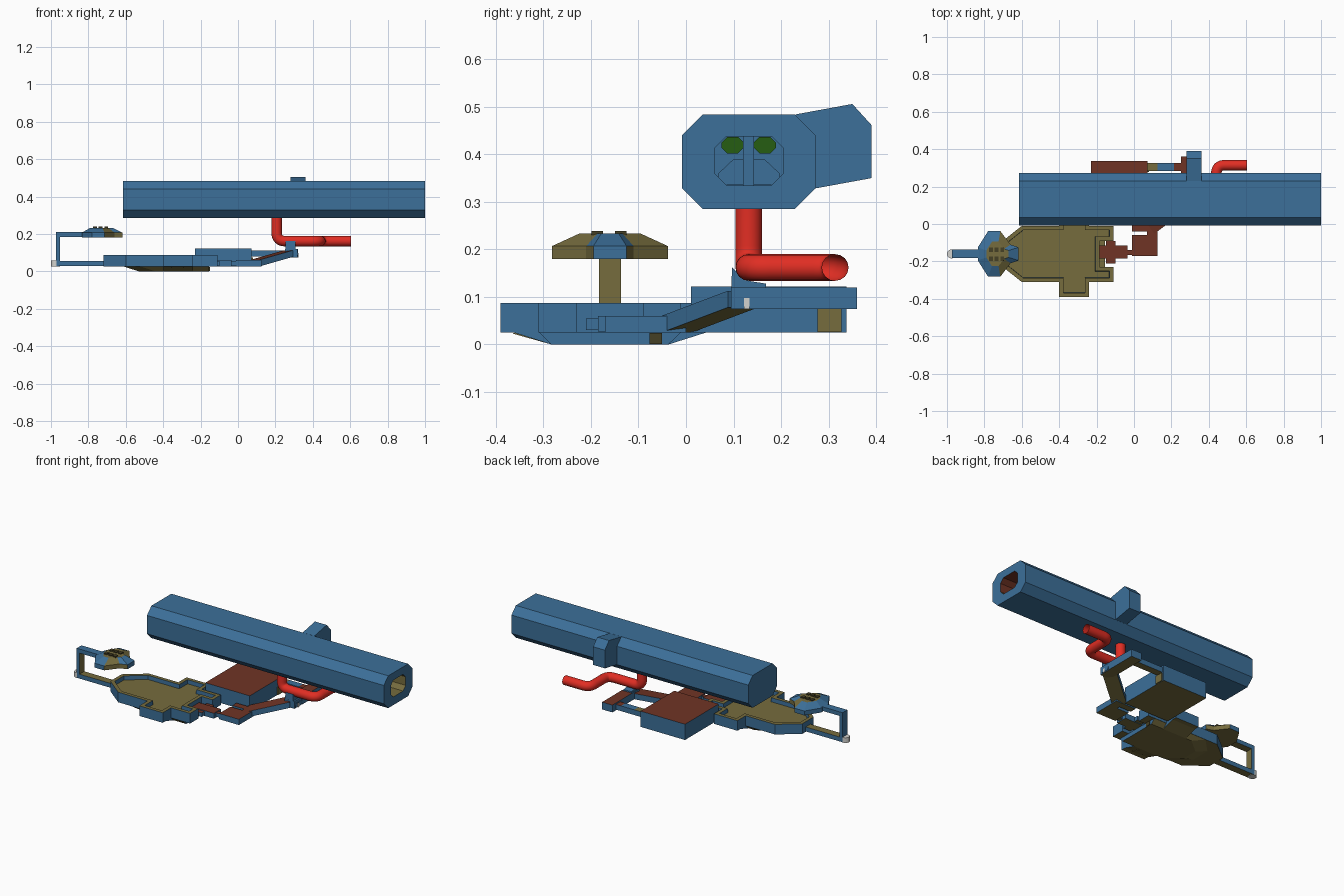
import bpy, bmesh
from mathutils import Vector

cube = bpy.data.objects.get("Cube")
if cube:
    bpy.data.objects.remove(cube, do_unlink=True)


def material(name, rgb):
    m = bpy.data.materials.new(name)
    m.use_nodes = True
    m.diffuse_color = (*rgb, 1)
    m.node_tree.nodes["Principled BSDF"].inputs["Base Color"].default_value = (*rgb, 1)
    return m


BLUE = material("steel blue", (0.045, 0.16, 0.32))
OLIVE = material("olive", (0.18, 0.15, 0.048))
BROWN = material("rust brown", (0.16, 0.034, 0.018))
RED = material("pipe red", (0.75, 0.027, 0.017))
GREEN = material("green", (0.019, 0.11, 0.006))
WHITE = material("pale grey", (0.65, 0.65, 0.62))
DARK = material("dark olive", (0.06, 0.05, 0.018))


def finish(name, bm, side, top=None, bottom=None):
    """Make an object; faces take the side, top or bottom colour by direction."""
    bmesh.ops.recalc_face_normals(bm, faces=bm.faces)
    for f in bm.faces:
        f.material_index = 1 if f.normal.z > 0.7 else 2 if f.normal.z < -0.7 else 0
    me = bpy.data.meshes.new(name)
    bm.to_mesh(me)
    bm.free()
    for m in (side, top or side, bottom or side):
        me.materials.append(m)
    ob = bpy.data.objects.new(name, me)
    bpy.context.collection.objects.link(ob)
    return ob


def prism_mesh(pts, axis, lo, hi):
    """Extrude a flat outline along an axis; also return the far cap."""
    place = {"x": lambda a, b, t: (t, a, b),
             "y": lambda a, b, t: (a, t, b),
             "z": lambda a, b, t: (a, b, t)}[axis]
    bm = bmesh.new()
    near = [bm.verts.new(place(a, b, lo)) for a, b in pts]
    far = [bm.verts.new(place(a, b, hi)) for a, b in pts]
    bm.faces.new(near)
    cap = bm.faces.new(far)
    for i in range(len(pts)):
        j = (i + 1) % len(pts)
        bm.faces.new((near[i], near[j], far[j], far[i]))
    bmesh.ops.recalc_face_normals(bm, faces=bm.faces)
    return bm, cap


def prism(name, pts, axis, lo, hi, *mats):
    return finish(name, prism_mesh(pts, axis, lo, hi)[0], *mats)


def box(name, x, y, z, *mats):
    return prism(name, [(x[0], y[0]), (x[1], y[0]), (x[1], y[1]), (x[0], y[1])], "z", *z, *mats)


def octagon(y0, y1, z0, z1, c):
    return [(y0, z0 + c), (y0 + c, z0), (y1 - c, z0), (y1, z0 + c),
            (y1, z1 - c), (y1 - c, z1), (y0 + c, z1), (y0, z1 - c)]


def mirrored(half, centre):
    """Complete an outline given as (x, distance from the centre line)."""
    return [(x, centre - d) for x, d in half] + [(x, centre + d) for x, d in reversed(half)]


# Long octagonal hull with a deep chamber open at one end
hull, end = prism_mesh(octagon(-0.008, 0.272, 0.285, 0.484, 0.043), "x", -0.615, 1.0)
mouth = octagon(0.06, 0.205, 0.335, 0.438, 0.025)
outer = list(end.verts)
bmesh.ops.delete(hull, geom=[end], context="FACES_ONLY")
lip = [hull.verts.new((1.0, y, z)) for y, z in mouth]
deep = [hull.verts.new((-0.55, y, z)) for y, z in mouth]
for i in range(8):
    j = (i + 1) % 8
    hull.faces.new((outer[i], outer[j], lip[j], lip[i]))
    hull.faces.new((lip[i], lip[j], deep[j], deep[i]))
hull.faces.new(deep)
hull_ob = finish("main_hull", hull, BLUE)
hull_ob.data.materials[1] = OLIVE
hull_ob.data.materials[2] = BROWN
for f in hull_ob.data.polygons:
    c, n = f.center, f.normal
    inside = abs(n.x) < 0.5 and 0.05 < c.y < 0.21 and 0.33 < c.z < 0.44
    f.material_index = (1 if n.z > 0.3 or n.y < -0.3 else 2) if inside else 0

# Fittings at the far end of the chamber
box("chamber_post", (-0.5, -0.44), (0.12, 0.143), (0.335, 0.438), BLUE)
for side in (-1, 1):
    y = 0.132 + side * 0.034
    prism("chamber_panel", octagon(y - 0.023, y + 0.023, 0.402, 0.437, 0.012),
          "x", -0.549, -0.541, GREEN)
prism("chamber_step", [(0.068, 0.336), (0.197, 0.336), (0.197, 0.36), (0.165, 0.39),
                       (0.1, 0.39), (0.068, 0.36)], "x", -0.549, -0.51, BLUE)

# Angular housing on the rear of the hull
prism("rear_housing", [(0.23, 0.484), (0.35, 0.506), (0.39, 0.462), (0.39, 0.35),
                       (0.27, 0.328), (0.23, 0.4)], "x", 0.28, 0.36, BLUE)

# Bent open pipe: each corner becomes a rounded bend
path = [Vector(p) for p in ((0.207, 0.132, 0.29), (0.207, 0.132, 0.162), (0.44, 0.132, 0.162),
                            (0.44, 0.314, 0.162), (0.605, 0.314, 0.162))]
points = [path[0]]
for a, b, c in zip(path, path[1:], path[2:]):
    start, stop = b + (a - b).normalized() * 0.045, b + (c - b).normalized() * 0.045
    for k in range(9):
        t = k / 8
        points.append(start * (1 - t) ** 2 + b * 2 * t * (1 - t) + stop * t * t)
points.append(path[-1])
curve = bpy.data.curves.new("red_pipe", "CURVE")
curve.dimensions = "3D"
curve.bevel_depth = 0.028
curve.bevel_resolution = 6
spline = curve.splines.new("POLY")
spline.points.add(len(points) - 1)
for sp, p in zip(spline.points, points):
    sp.co = (*p, 1)
    sp.radius = 1
spline.use_smooth = True
curve.materials.append(RED)
bpy.context.collection.objects.link(bpy.data.objects.new("red_pipe", curve))

# Tray shaped deck with a raised rim, side bays and a docking notch
MID = -0.16
half = [(-0.72, 0.055), (-0.60, 0.15), (-0.40, 0.15), (-0.40, 0.23), (-0.24, 0.23),
        (-0.24, 0.15), (-0.11, 0.15), (-0.11, 0.07), (-0.185, 0.07)]
deck, top = prism_mesh(mirrored(half, MID), "z", 0.025, 0.087)
bmesh.ops.inset_region(deck, faces=[top], thickness=0.022, use_even_offset=True)
bmesh.ops.inset_region(deck, faces=[top], thickness=0.001, depth=-0.025, use_even_offset=True)
finish("deck", deck, BLUE, OLIVE, OLIVE)


def keel(name, half, shrink):
    """Outline whose lower edge is pulled inwards by a rule."""
    bm, _ = prism_mesh(mirrored(half, MID), "z", 0.0, 0.026)
    for v in bm.verts:
        if v.co.z < 0.01:
            shrink(v.co)
    finish(name, bm, BLUE, OLIVE, OLIVE)


def shrink_main(co):
    co.y = MID + (co.y - MID) * 0.82
    if co.x < -0.4:
        co.x += 0.08


def shrink_bay(co):
    co.y = MID + (co.y - MID) * 0.6


keel("main_keel", [(-0.61, 0.06), (-0.52, 0.15), (-0.155, 0.15)], shrink_main)
keel("bay_keel", [(-0.40, 0.205), (-0.24, 0.205)], shrink_bay)
prism("keel_hatch", [(-0.365, 0.023), (-0.283, -0.0), (-0.28, 0.0), (-0.36, 0.025)],
      "x", -0.355, -0.29, OLIVE)
box("keel_vent", (-0.157, -0.151), (-0.077, -0.05), (0.001, 0.024), DARK)

# Forward arm, upright and beacon
box("lower_arm", (-0.97, -0.70), (-0.183, -0.137), (0.028, 0.055), BLUE, OLIVE, OLIVE)
post = box("arm_post", (-0.972, -0.952), (-0.183, -0.137), (0.03, 0.21), BLUE)
post.data.materials[1] = OLIVE
for f in post.data.polygons:
    f.material_index = int(f.normal.x > 0.7)
prism("upper_arm", [(-0.97, 0.185), (-0.82, 0.185), (-0.82, 0.21), (-0.97, 0.21)],
      "y", -0.183, -0.137, BLUE, BLUE, OLIVE)
beacon = bmesh.new()
bmesh.ops.create_cone(beacon, cap_ends=True, segments=16, radius1=0.024, radius2=0.024, depth=0.032)
bmesh.ops.translate(beacon, verts=beacon.verts, vec=(-0.976, MID, 0.043))
beacon_ob = finish("beacon", beacon, WHITE)

# Control pod: stretched outline with a smaller flat roof
pod_half = [(-0.835, 0.035), (-0.78, 0.122), (-0.715, 0.122), (-0.66, 0.05), (-0.617, 0.035)]
pod, roof = prism_mesh(mirrored(pod_half, MID), "z", 0.18, 0.207)
bmesh.ops.inset_region(pod, faces=[roof], thickness=0.001, use_even_offset=True)
for v in roof.verts:
    v.co = Vector((-0.735 + (v.co.x + 0.735) * 0.55, MID + (v.co.y - MID) * 0.54, 0.233))
pod_ob = finish("control_pod", pod, BLUE, OLIVE, OLIVE)
for f in pod_ob.data.polygons:
    flank = f.normal.x > 0.25 and abs(f.normal.y) > 0.15
    flat = abs(f.normal.z) > 0.98
    f.material_index = 1 if flat or flank else 0
for x in (-0.765, -0.735, -0.705):
    for y in (-0.187, -0.137):
        box("pod_stud", (x - 0.01, x + 0.01), (y - 0.012, y + 0.012), (0.23, 0.239), DARK)

# Rear platform, corridors and walkways with rust coloured tops
for name, x, y, z in (
        ("rear_platform", (-0.23, 0.073), (0.01, 0.338), (0.025, 0.122)),
        ("dock_corridor", (-0.185, -0.035), (-0.185, -0.115), (0.027, 0.06)),
        ("dock_collar", (-0.15, -0.10), (-0.21, -0.09), (0.03, 0.055)),
        ("dock_link", (-0.035, -0.005), (-0.165, -0.138), (0.032, 0.055)),
        ("junction_room", (-0.01, 0.125), (-0.17, -0.06), (0.025, 0.06)),
        ("junction_neck", (0.07, 0.125), (-0.06, -0.04), (0.025, 0.06)),
        ("junction_back", (-0.01, 0.125), (-0.04, 0.0), (0.025, 0.06)),
        ("upper_walkway", (0.25, 0.32), (0.165, 0.36), (0.075, 0.12))):
    box(name, x, y, z, BLUE, BROWN, OLIVE)
for name, x, mat in (("bridge_inner", (0.073, 0.125), OLIVE),
                     ("bridge_middle", (0.125, 0.215), BLUE),
                     ("bridge_outer", (0.215, 0.25), BROWN)):
    box(name, x, (0.283, 0.327), (0.08, 0.112), BLUE, mat, OLIVE)
box("platform_vent", (0.072, 0.079), (0.277, 0.327), (0.026, 0.075), OLIVE)

# Rising diagonal corridor
ramp = bmesh.new()
bmesh.ops.create_cube(ramp, size=1)
foot, head, across = Vector((0.085, -0.02, 0.025)), Vector((0.27, 0.12, 0.078)), Vector((-0.024, 0.032, 0))
for v in ramp.verts:
    x, y, z = v.co
    v.co = (head if x > 0 else foot) + across * (1 if y > 0 else -1) + Vector((0, 0, 0.035 if z > 0 else 0))
finish("ramp_corridor", ramp, BLUE, BROWN, OLIVE)

# Lookout block with door and fin
box("lookout_block", (0.25, 0.318), (0.095, 0.168), (0.075, 0.12), BLUE, BLUE, OLIVE)
prism("door_frame", octagon(0.1, 0.163, 0.08, 0.105, 0.007), "x", 0.318, 0.321, BLUE)
box("lookout_door", (0.32, 0.324), (0.122, 0.134), (0.075, 0.098), WHITE)
prism("lookout_fin", [(0.095, 0.115), (0.097, 0.162), (0.125, 0.135), (0.168, 0.128), (0.168, 0.115)],
      "x", 0.255, 0.308, BLUE)
